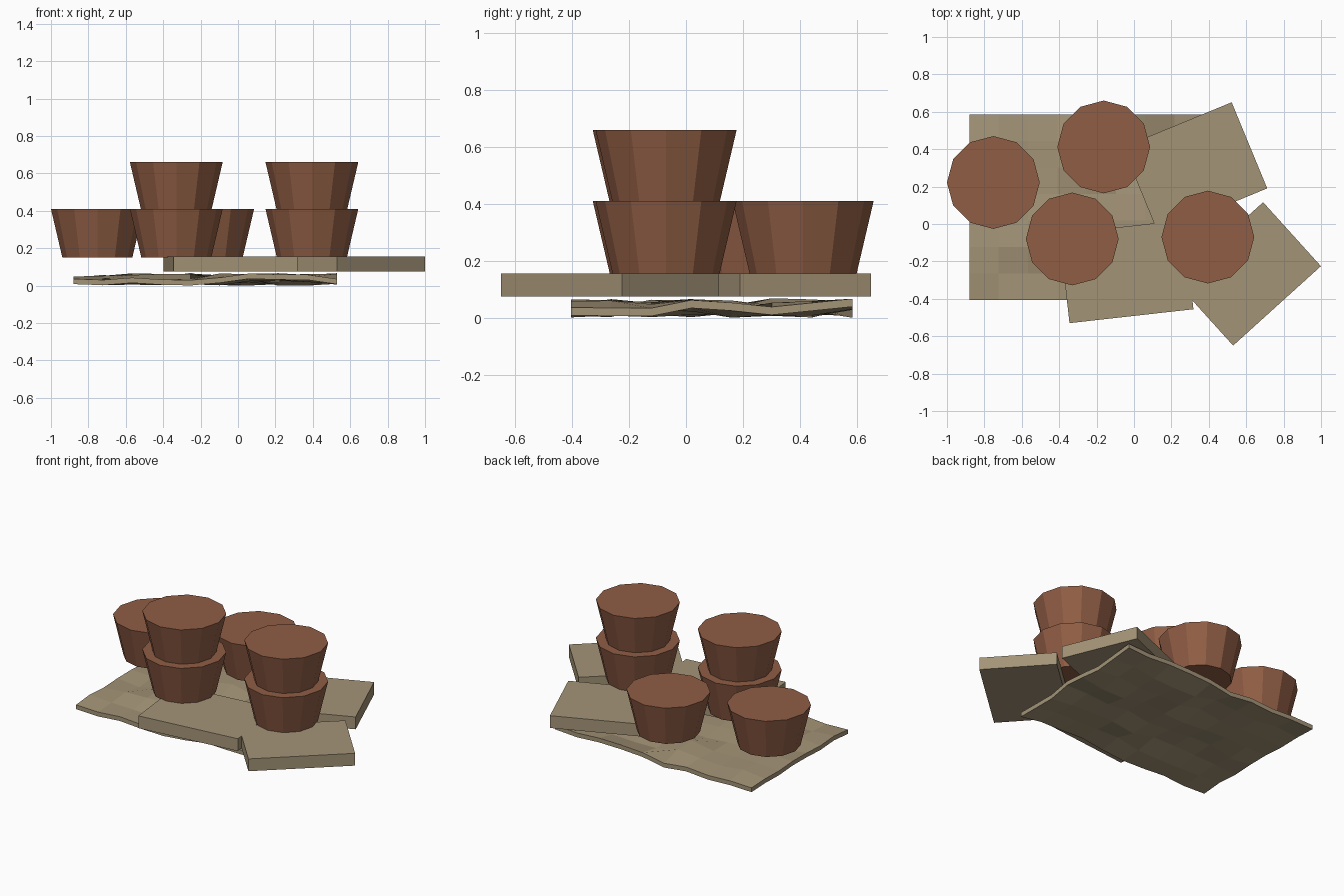
import bpy, bmesh, math, random
from mathutils import Vector

random.seed(4)
if "Cube" in bpy.data.objects:
    bpy.data.objects.remove(bpy.data.objects["Cube"], do_unlink=True)


def material(name, rgb):
    m = bpy.data.materials.new(name)
    m.use_nodes = True
    m.diffuse_color = (*rgb, 1)
    m.node_tree.nodes["Principled BSDF"].inputs["Base Color"].default_value = (*rgb, 1)
    return m


clay = material("terracotta", (0.275, 0.11, 0.058))
stone = material("tan stone", (0.37, 0.295, 0.185))


def finish(name, bm, mat):
    bmesh.ops.recalc_face_normals(bm, faces=bm.faces)
    mesh = bpy.data.meshes.new(name)
    bm.to_mesh(mesh)
    bm.free()
    mesh.materials.append(mat)
    obj = bpy.data.objects.new(name, mesh)
    bpy.context.collection.objects.link(obj)
    return obj


# Tapered twelve-sided pots, some stacked in pairs
POT_HEIGHT = 0.26


def pot(name, x, y, z):
    bm = bmesh.new()
    bmesh.ops.create_cone(bm, cap_ends=True, segments=12, radius1=0.187,
                          radius2=0.248, depth=POT_HEIGHT)
    bmesh.ops.translate(bm, verts=bm.verts, vec=(x, y, z + POT_HEIGHT / 2))
    finish(name, bm, clay)


for label, x, y, count in (("left", 0.395, -0.07, 2), ("middle", -0.33, -0.08, 2),
                           ("right", -0.752, 0.222, 1), ("back", -0.162, 0.412, 1)):
    for level in range(count):
        pot(f"{label}_pot_{level + 1}", x, y, 0.15 + 0.25 * level)


# Paving slabs: a corner, the direction of the long side, length and width
def slab(name, corner, direction, length, width):
    u = Vector(direction).normalized()
    v = Vector((-u.y, u.x))
    c = Vector(corner)
    bm = bmesh.new()
    base = [bm.verts.new((*p, 0.075)) for p in
            (c, c + u * length, c + u * length + v * width, c + v * width)]
    face = bm.faces.new(base)
    top = bmesh.ops.extrude_face_region(bm, geom=[face], use_keep_orig=True)["geom"]
    bmesh.ops.translate(bm, vec=(0, 0, 0.08),
                        verts=[g for g in top if isinstance(g, bmesh.types.BMVert)])
    finish(name, bm, stone)


slab("back_slab", (0.13, -0.05), (0.46, 0.19), 0.63, 0.498)
slab("front_slab", (-0.345, -0.53), (0.67, 0.075), 0.667, 0.48)
slab("left_slab", (0.53, -0.65), (0.47, 0.425), 0.633, 0.461)

# Uneven thin ground sheet
bm = bmesh.new()
bmesh.ops.create_grid(bm, x_segments=9, y_segments=7, size=1)
for v in bm.verts:
    v.co = (-0.175 + 0.705 * v.co.x, 0.09 + 0.495 * v.co.y,
            random.uniform(0.03, 0.072))
lowest = min(v.co.z for v in bm.verts)
for v in bm.verts:
    v.co.z += 0.028 - lowest
top = bmesh.ops.extrude_face_region(bm, geom=bm.faces[:], use_keep_orig=True)["geom"]
bmesh.ops.translate(bm, vec=(0, 0, -0.028),
                    verts=[g for g in top if isinstance(g, bmesh.types.BMVert)])
finish("ground_sheet", bm, stone)
